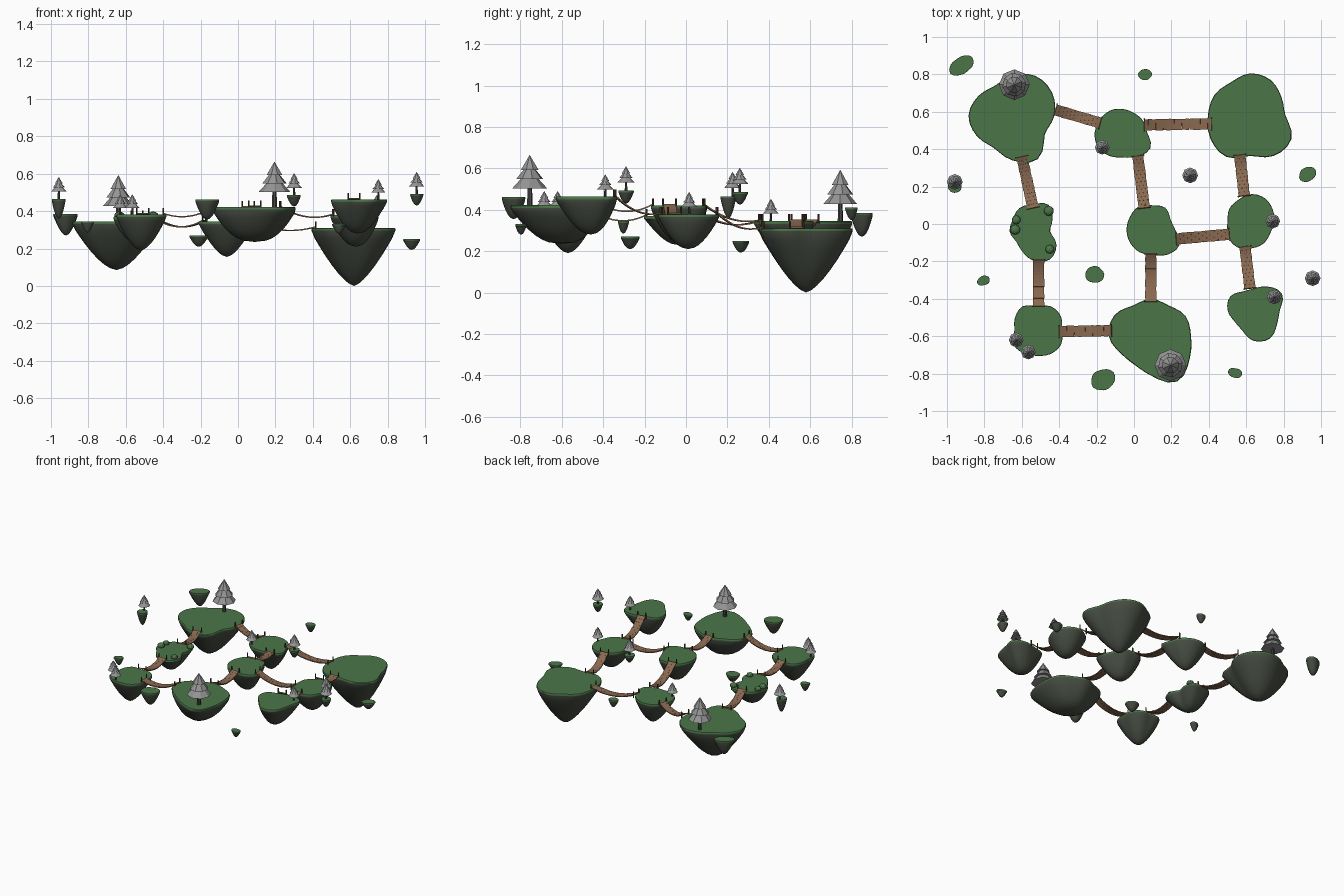
import bpy, bmesh, math, random
from mathutils import Vector, Matrix

if "Cube" in bpy.data.objects:
    bpy.data.objects.remove(bpy.data.objects["Cube"])

random.seed(4)


def mat(name, r, g, b):
    m = bpy.data.materials.new(name)
    m.diffuse_color = (r, g, b, 1)
    m.use_nodes = True
    m.node_tree.nodes["Principled BSDF"].inputs["Base Color"].default_value = m.diffuse_color
    return m


GRASS = mat("grass green", 0.07, 0.18, 0.065)
ROCK = mat("mossy rock", 0.062, 0.074, 0.055)
WOOD = mat("plank brown", 0.25, 0.14, 0.08)
POST = mat("post dark brown", 0.09, 0.045, 0.025)
LEAF = mat("foliage grey", 0.30, 0.30, 0.30)
TRUNK = mat("trunk grey", 0.07, 0.065, 0.065)


def finish(bm, name, mats, smooth=None):
    bmesh.ops.recalc_face_normals(bm, faces=bm.faces)
    me = bpy.data.meshes.new(name)
    bm.to_mesh(me)
    bm.free()
    for m in mats:
        me.materials.append(m)
    ob = bpy.data.objects.new(name, me)
    bpy.context.collection.objects.link(ob)
    if smooth:
        bpy.context.view_layer.objects.active = ob
        ob.select_set(True)
        bpy.ops.object.shade_smooth_by_angle(angle=math.radians(smooth))
        ob.select_set(False)
    return ob


def spline(radii, t):
    # periodic Catmull-Rom through the radii, t in 0..1
    n = len(radii)
    i = int(t * n) % n
    f = t * n - int(t * n)
    a, b, c, d = (radii[(i + k) % n] for k in (-1, 0, 1, 2))
    return b + 0.5 * f * (c - a + f * (2*a - 5*b + 4*c - d + f * (3*(b - c) + d - a)))


def island(name, cx, cy, top, bottom, p, radii, lip=0.014, seg=36):
    # lofted rings: flat grass cap, thin grass lip, tapering rock underside
    bm = bmesh.new()
    h = top - bottom
    mean = sum(radii) / len(radii)
    levels = [(top, 0.985, 0), (top - 0.004, 1.0, 0), (top - lip, 1.0, 0)]
    for d in (0.18, 0.32, 0.48, 0.64, 0.78, 0.89, 0.96):
        levels.append((top - h * d, min(1, 1.06 * (1 - d) ** p), d))
    rings = []
    for z, s, d in levels:
        ring = []
        for k in range(seg):
            a = 2 * math.pi * k / seg
            r = spline(radii, k / seg)
            r = (r + (mean - r) * d * 0.7) * s
            ring.append(bm.verts.new((cx + r * math.cos(a), cy + r * math.sin(a), z)))
        rings.append(ring)
    bm.faces.new(rings[0])
    for j in range(len(rings) - 1):
        for k in range(seg):
            f = bm.faces.new((rings[j][k], rings[j][(k + 1) % seg],
                              rings[j + 1][(k + 1) % seg], rings[j + 1][k]))
            f.material_index = 0 if j < 2 else 1
    tip = bm.verts.new((cx, cy, bottom))
    for k in range(seg):
        f = bm.faces.new((rings[-1][k], rings[-1][(k + 1) % seg], tip))
        f.material_index = 1
    return finish(bm, name, [GRASS, ROCK], 40)


def islet(name, cx, cy, top, bottom, rx, ry, rot=0):
    # small oval floating rock
    radii = []
    for k in range(10):
        a = 2 * math.pi * k / 10 - math.radians(rot)
        r = rx * ry / math.hypot(ry * math.cos(a), rx * math.sin(a))
        radii.append(r * random.uniform(0.92, 1.06))
    return island(name, cx, cy, top, bottom, 0.5, radii, 0.008, 20)


def cone(bm, x, y, z, r1, r2, h, n, mi, rot=0.0):
    g = bmesh.ops.create_cone(bm, cap_ends=True, segments=n, radius1=r1, radius2=r2, depth=h,
                              matrix=Matrix.Translation((x, y, z + h / 2)) @ Matrix.Rotation(rot, 4, 'Z'))
    for f in {f for v in g["verts"] for f in v.link_faces}:
        f.material_index = mi


def tree(name, x, y, base, h, r):
    # trunk and three stacked eight-sided tiers
    bm = bmesh.new()
    cone(bm, x, y, base - 0.01, 0.17 * r, 0.13 * r, 0.45 * h, 7, 1)
    for i, (z, s, top, th) in enumerate(((0.33, 1.0, 0.25, 0.29), (0.52, 0.78, 0.18, 0.26), (0.70, 0.54, 0.0, 0.30))):
        cone(bm, x, y, base + z * h, r * s, r * top, th * h, 8, 0, 0.2 * i)
    return finish(bm, name, [LEAF, TRUNK])


def box(bm, centre, size, ang, pitch, mi):
    m = (Matrix.Translation(centre) @ Matrix.Rotation(ang, 4, 'Z')
         @ Matrix.Rotation(-pitch, 4, 'Y') @ Matrix.Diagonal((*size, 1)))
    g = bmesh.ops.create_cube(bm, size=1, matrix=m)
    for f in {f for v in g["verts"] for f in v.link_faces}:
        f.material_index = mi


def bridge(name, x1, y1, z1, x2, y2, z2, sag=0.035, width=0.06):
    # sagging row of planks with a pair of posts at each end
    bm = bmesh.new()
    a, b = Vector((x1, y1, z1 + 0.006)), Vector((x2, y2, z2 + 0.006))
    flat = (b - a).xy
    ang = math.atan2(flat.y, flat.x)
    side = Vector((-math.sin(ang), math.cos(ang), 0))
    n = round(flat.length / 0.02)
    for i in range(n):
        t = (i + 0.5) / n
        c = a.lerp(b, t)
        c.z -= 4 * sag * t * (1 - t)
        slope = (b.z - a.z - 4 * sag * (1 - 2 * t)) / flat.length
        length = flat.length / n * math.hypot(1, slope)
        box(bm, c, (length * 0.97, width * random.uniform(0.96, 1.03), 0.007),
            ang, math.atan(slope), 0)
    for end, z in ((a, z1), (b, z2)):
        for s in (-1, 1):
            q = end + side * s * width * 0.53
            cone(bm, q.x, q.y, z - 0.012, 0.0045, 0.0045, 0.046, 6, 1)
    return finish(bm, name, [WOOD, POST])


# main islands: centre, top, bottom, taper, outline radii every 30 degrees
island("island_back_left", -.65, .58, .345, .085, .60,
       [.225, .245, .245, .215, .185, .21, .235, .22, .20, .24, .27, .20])
island("island_back_middle", -.06, .49, .345, .155, .60,
       [.13, .125, .12, .125, .135, .14, .15, .155, .145, .135, .15, .17])
island("island_back_right", .62, .58, .31, 0.0, .68,
       [.19, .195, .22, .225, .205, .22, .225, .245, .255, .216, .25, .255])
island("island_mid_left", -.54, -.04, .37, .23, .50,
       [.09, .12, .165, .145, .145, .125, .125, .105, .12, .155, .175, .145])
island("island_mid_middle", .10, -.03, .42, .24, .50,
       [.12, .11, .135, .13, .145, .14, .14, .14, .14, .135, .155, .165])
island("island_mid_right", .63, .01, .378, .21, .50,
       [.12, .13, .145, .15, .14, .14, .13, .15, .155, .14, .13, .115])
island("island_front_right", .64, -.46, .463, .28, .50,
       [.14, .175, .145, .115, .115, .145, .14, .12, .125, .165, .175, .145])
island("island_front_middle", .09, -.60, .422, .235, .40,
       [.215, .215, .19, .20, .19, .225, .225, .185, .175, .21, .28, .24])
island("island_front_left", -.52, -.57, .382, .19, .60,
       [.135, .15, .15, .13, .15, .135, .12, .145, .14, .135, .145, .15])

# small drifting islets
for i, v in enumerate(((-.92, .85, .385, .27, .075, .045, 30), (.06, .80, .41, .35, .037, .03, 0),
                       (.928, .265, .25, .193, .05, .037, 25), (-.21, -.27, .27, .21, .052, .043, 0),
                       (-.805, -.303, .345, .285, .036, .026, 20), (-.165, -.833, .462, .355, .07, .055, 25),
                       (.54, -.797, .33, .28, .04, .026, -10))):
    islet(f"islet_{i + 1}", *v)

# islets carrying one tree
for i, (x, y, top, bot) in enumerate(((-.958, .225, .465, .36), (.30, .26, .485, .425), (.955, -.29, .492, .43))):
    islet(f"tree_islet_{i + 1}", x, y - (0.02 if i == 0 else 0), top, bot, .037, .037)
    tree(f"islet_tree_{i + 1}", x, y, top, .118, .042)

# trees on the main islands
tree("big_tree_left", -.64, .745, .345, .248, .082)
tree("big_tree_front", .195, -.755, .422, .243, .085)
for i, (x, y, z) in enumerate(((-.63, -.62, .382), (-.565, -.685, .382), (.75, -.39, .463),
                               (.742, .015, .378), (-.17, .41, .345))):
    tree(f"small_tree_{i + 1}", x, y, z, .108, .039)

# bushes on the left middle island
for i, (x, y, r) in enumerate(((-.455, .07, .027), (-.45, -.135, .024), (-.63, .022, .024), (-.635, -.03, .027))):
    bm = bmesh.new()
    bmesh.ops.create_icosphere(bm, subdivisions=2, radius=r,
                               matrix=Matrix.Translation((x, y, .378)) @ Matrix.Diagonal((1, 1, .75, 1)))
    finish(bm, f"bush_{i + 1}", [GRASS])

# rope bridges between neighbouring islands
for i, v in enumerate(((-.42, .61, .345, -.18, .54, .345), (.055, .53, .345, .415, .535, .31),
                       (-.60, .36, .345, -.54, .085, .37), (.02, .365, .345, .055, .085, .42),
                       (.565, .37, .31, .59, .15, .378), (-.51, -.19, .37, -.51, -.44, .382),
                       (.225, -.08, .42, .51, -.055, .378), (.09, -.16, .42, .09, -.415, .422),
                       (.593, -.12, .378, .62, -.345, .463), (-.40, -.575, .382, -.12, -.57, .422))):
    bridge(f"bridge_{i + 1}", *v)
